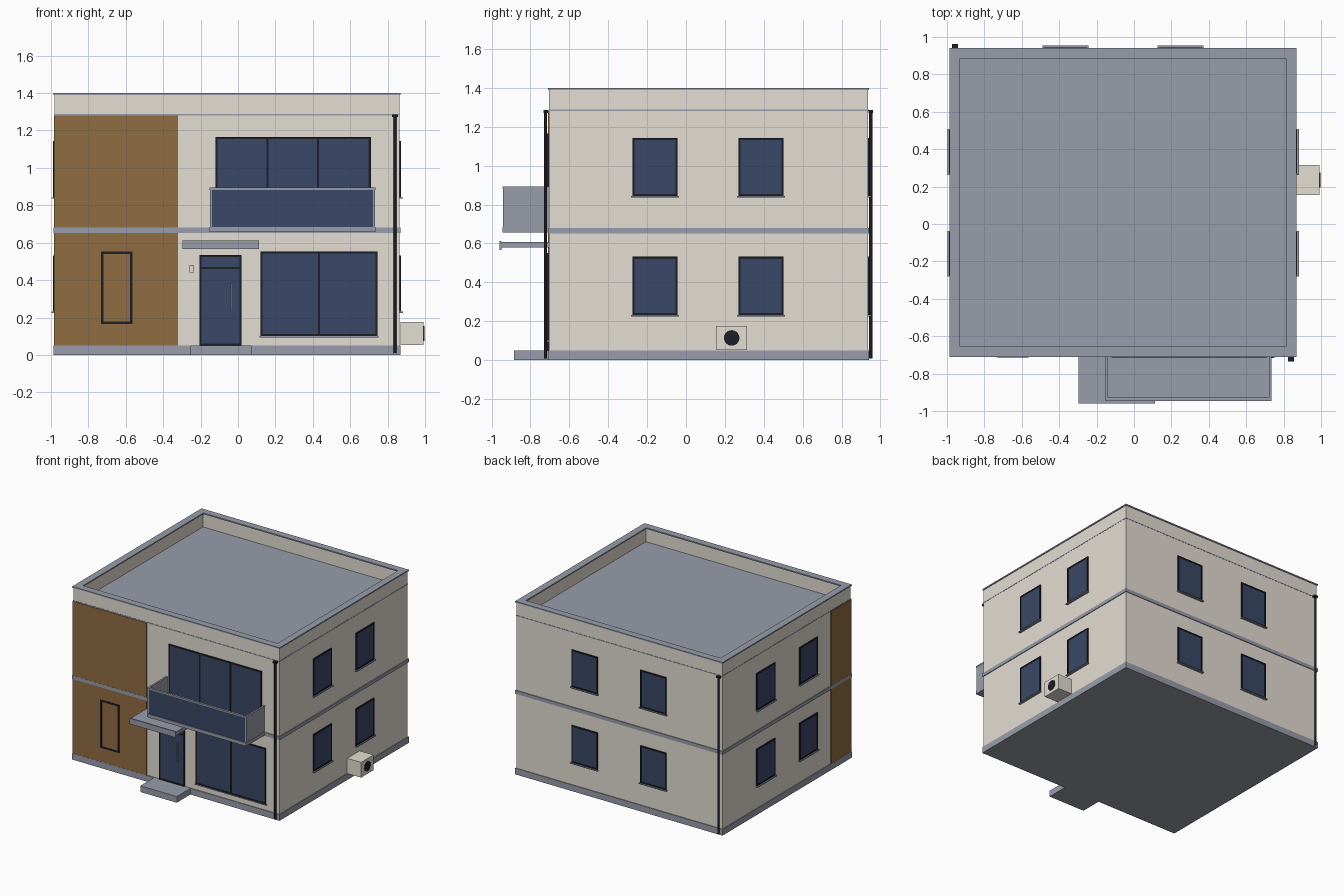
import bpy, bmesh
from mathutils import Matrix, Vector

cube = bpy.data.objects.get("Cube")
if cube:
    bpy.data.objects.remove(cube, do_unlink=True)


def material(name, r, g, b):
    m = bpy.data.materials.new(name)
    m.use_nodes = True
    m.diffuse_color = (r, g, b, 1)
    m.node_tree.nodes["Principled BSDF"].inputs["Base Color"].default_value = (r, g, b, 1)
    return m


WALL = material("cream render", .77, .725, .655)
GREY = material("grey concrete", .315, .34, .4)
WOOD = material("brown cladding", .28, .15, .054)
GLASS = material("blue glass", .042, .064, .135)
DARK = material("dark frame", .012, .013, .02)
METAL = material("handle metal", .35, .33, .31)

# House footprint
X0, X1, Y0, Y1 = -.98, .863, -.705, .936


def finish(name, bm, mats):
    bmesh.ops.recalc_face_normals(bm, faces=bm.faces)
    me = bpy.data.meshes.new(name)
    bm.to_mesh(me)
    bm.free()
    for m in mats:
        me.materials.append(m)
    ob = bpy.data.objects.new(name, me)
    bpy.context.collection.objects.link(ob)
    return ob


def add_box(bm, lo, hi, index=0, matrix=Matrix()):
    lo, hi = Vector(lo), Vector(hi)
    place = matrix @ Matrix.Translation((lo + hi) / 2) @ Matrix.Diagonal((*(hi - lo), 1))
    verts = bmesh.ops.create_cube(bm, size=1, matrix=place)["verts"]
    for f in {f for v in verts for f in v.link_faces}:
        f.material_index = index


def boxes(name, mat, *pairs):
    bm = bmesh.new()
    for lo, hi in pairs:
        add_box(bm, lo, hi)
    return finish(name, bm, [mat])


def wall_matrix(side):
    # Local axes: x along the wall, y outward, z up
    along, out, origin = {
        "front": ((1, 0, 0), (0, -1, 0), (0, Y0, 0)),
        "back": ((1, 0, 0), (0, 1, 0), (0, Y1, 0)),
        "left": ((0, 1, 0), (1, 0, 0), (X1, 0, 0)),
        "right": ((0, 1, 0), (-1, 0, 0), (X0, 0, 0))}[side]
    m = Matrix((along, out, (0, 0, 1))).transposed().to_4x4()
    m.translation = origin
    return m


def window(name, side, a, b, z0, z1, mullions=(), rails=(), sill=0,
           pane=GLASS, w=.011, depth=.009):
    bm, m = bmesh.new(), wall_matrix(side)
    add_box(bm, (a + w / 2, -.004, z0 + w / 2), (b - w / 2, depth - .003, z1 - w / 2), 1, m)
    for u in (a, b - w):
        add_box(bm, (u, -.004, z0), (u + w, depth, z1), 0, m)
    for z in (z0, z1 - w):
        add_box(bm, (a + w, -.004, z), (b - w, depth, z + w), 0, m)
    for u in mullions:
        add_box(bm, (u - w / 2, -.004, z0 + w), (u + w / 2, depth, z1 - w), 0, m)
    for z in rails:
        add_box(bm, (a + w, -.004, z - w / 2), (b - w, depth, z + w / 2), 0, m)
    if sill:
        add_box(bm, (a - .006, -.004, z0 - .007), (b + .006, sill, z0), 2, m)
    return finish(name, bm, [DARK, pane, GREY])


# Walls with a sunken roof deck behind the parapet
bm = bmesh.new()
add_box(bm, (X0, Y0, .02), (X1, Y1, 1.392))
top = max(bm.faces, key=lambda f: f.calc_center_median().z)
bmesh.ops.inset_region(bm, faces=[top], thickness=.05)
deck = bmesh.ops.extrude_face_region(bm, geom=[top])["geom"]
bmesh.ops.delete(bm, geom=[top], context="FACES_ONLY")
bmesh.ops.translate(bm, vec=(0, 0, -.115), verts=[v for v in deck if isinstance(v, bmesh.types.BMVert)])
for f in deck:
    if isinstance(f, bmesh.types.BMFace):
        f.material_index = 1
finish("walls_and_roof_deck", bm, [WALL, GREY])

# Plinth, floor band, roof line and coping
e = .006
boxes("plinth", GREY, ((X0 - e, Y0 - e, 0), (X1 + e, Y1 + e, .05)))
boxes("floor_band", GREY, ((X0 - e, Y0 - e, .652), (X1 + e, Y1 + e, .68)))


def ring(name, mat, grow, width, z0, z1):
    a, b, c, d = X0 - grow, X1 + grow, Y0 - grow, Y1 + grow
    boxes(name, mat, ((a, c, z0), (b, c + width, z1)), ((a, d - width, z0), (b, d, z1)),
          ((a, c + width, z0), (a + width, d - width, z1)),
          ((b - width, c + width, z0), (b, d - width, z1)))


ring("roof_line", GREY, .0015, .02, 1.28, 1.288)
ring("coping", GREY, .006, .057, 1.39, 1.4)

# Timber cladding wrapping the front corner
boxes("cladding", WOOD, ((X0 - .005, Y0 - .005, .05), (-.32, Y0 + .01, 1.28)),
      ((X0 - .005, Y0 + .01, .05), (X0 + .01, -.45, 1.28)))

# Repeated windows on the sides and back
for side, spans in (("left", ((-.276, -.043), (.269, .502))),
                    ("right", ((-.276, -.043), (.269, .502))),
                    ("back", ((-.483, -.25), (.132, .365)))):
    for i, (a, b) in enumerate(spans):
        for level, z in (("lower", .232), ("upper", .843)):
            window(f"{side}_{level}_window_{i + 1}", side, a, b, z, z + .3, sill=.018)

# Front openings
window("lounge_window", "front", .12, .746, .1, .552, mullions=(.434,), sill=.011)
window("balcony_doors", "front", -.12, .71, .68, 1.165, mullions=(.158, .428))
window("narrow_window", "front", -.733, -.565, .165, .552, pane=WOOD, w=.013)
window("front_door", "front", -.206, .02, .05, .535, rails=(.465,))
boxes("door_handle", METAL, ((-.041, Y0 - .022, .24), (-.031, Y0 - .015, .385)),
      ((-.041, Y0 - .016, .26), (-.031, Y0 - .005, .266)),
      ((-.041, Y0 - .016, .36), (-.031, Y0 - .005, .366)))
boxes("intercom", WALL, ((-.26, Y0 - .01, .44), (-.234, Y0, .48)))

# Step and canopy
boxes("entrance_step", GREY, ((-.254, -.885, 0), (.072, Y0, .05)))
boxes("canopy", GREY, ((-.297, -.95, .578), (.112, Y0, .608)),
      ((-.297, -.96, .567), (.112, -.95, .613)))

# Balcony
boxes("balcony_slab", GREY, ((-.152, -.945, .656), (.735, Y0, .684)))
boxes("balcony_sides", GREY, ((-.15, -.94, .684), (-.138, Y0, .885)),
      ((.721, -.94, .684), (.733, Y0, .885)))
boxes("balcony_front_glass", GLASS, ((-.138, -.94, .684), (.721, -.93, .885)))
boxes("balcony_rail", GREY, ((-.152, -.945, .883), (.735, -.927, .894)),
      ((-.152, -.927, .883), (-.138, Y0, .894)), ((.721, -.927, .883), (.735, Y0, .894)))


# Slim downpipes standing off the wall, with hoppers
def downpipe(name, x, y):
    bm = bmesh.new()
    bmesh.ops.create_cone(bm, cap_ends=True, segments=12, radius1=.008, radius2=.008,
                          depth=1.265, matrix=Matrix.Translation((x, y, .642)))
    add_box(bm, (x - .016, y - .012, 1.272), (x + .016, y + .012, 1.286))
    finish(name, bm, [DARK])


downpipe("front_downpipe", .839, Y0 - .017)
downpipe("back_downpipe", -.956, Y1 + .014)

# Outdoor cooling unit with round fan
boxes("cooling_unit", WALL, ((.869, .155, .052), (.993, .315, .175)))
bm = bmesh.new()
bmesh.ops.create_cone(bm, cap_ends=True, segments=24, radius1=.04, radius2=.04, depth=.006,
                      matrix=Matrix.Translation((.993, .235, .114)) @ Matrix.Rotation(1.5708, 4, "Y"))
finish("cooling_fan", bm, [DARK])
